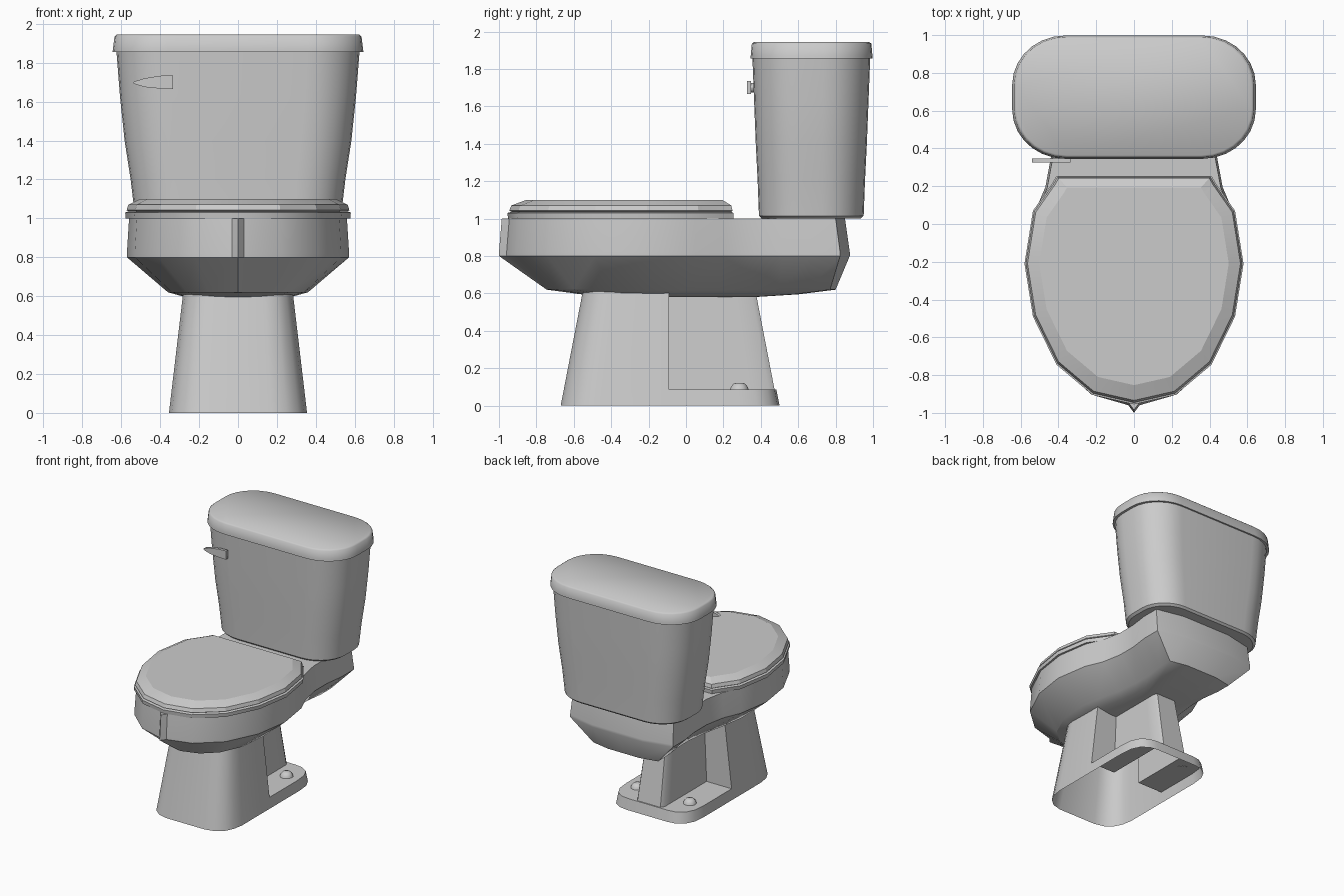
import bpy, bmesh, math
from mathutils import Vector

cube = bpy.data.objects.get("Cube")
if cube:
    bpy.data.objects.remove(cube, do_unlink=True)

# One plain ceramic colour
ceramic = bpy.data.materials.new("ceramic_grey")
ceramic.use_nodes = True
GREY = (0.6, 0.6, 0.6, 1)
ceramic.diffuse_color = GREY
ceramic.node_tree.nodes["Principled BSDF"].inputs["Base Color"].default_value = GREY


def finish(name, bm, angle):
    bmesh.ops.remove_doubles(bm, verts=bm.verts, dist=0.0005)
    bmesh.ops.recalc_face_normals(bm, faces=bm.faces)
    mesh = bpy.data.meshes.new(name)
    bm.to_mesh(mesh)
    bm.free()
    mesh.materials.append(ceramic)
    obj = bpy.data.objects.new(name, mesh)
    bpy.context.collection.objects.link(obj)
    bpy.ops.object.select_all(action='DESELECT')
    obj.select_set(True)
    bpy.context.view_layer.objects.active = obj
    bpy.ops.object.shade_smooth_by_angle(angle=math.radians(angle))
    return obj


def loft(name, rings, angle=30, bottom=True, top=True):
    """Skin a stack of equally long closed rings."""
    bm = bmesh.new()
    loops = [[bm.verts.new(p) for p in ring] for ring in rings]
    for low, high in zip(loops, loops[1:]):
        for i in range(len(low)):
            j = (i + 1) % len(low)
            quad = (low[i], low[j], high[j], high[i])
            unique = []
            for v in quad:
                if all((v.co - u.co).length > 0.0005 for u in unique):
                    unique.append(v)
            if len(unique) > 2:
                bm.faces.new(unique)
    if bottom:
        bm.faces.new(loops[0][::-1])
    if top:
        bm.faces.new(loops[-1])
    return finish(name, bm, angle)


def mirrored(half):
    """Close a half outline that starts and ends on the centre line."""
    return half + [(-x, y) for x, y in half[-2:0:-1]]


def at(outline, z, scale=1.0, cy=0.0):
    return [Vector((x * scale, cy + (y - cy) * scale, z)) for x, y in outline]


def rounded(a, y0, y1, z, steps=7):
    """Rounded rectangle ring for the tank."""
    r = 0.4 * (y1 - y0)
    rx = r * 1.08
    ring = []
    for k, (cx, cy) in enumerate([(a - rx, y1 - r), (rx - a, y1 - r),
                                  (rx - a, y0 + r), (a - rx, y0 + r)]):
        for i in range(steps + 1):
            t = math.pi / 2 * (k + i / steps)
            ring.append(Vector((cx + rx * math.cos(t), cy + r * math.sin(t), z)))
    return ring


# Bowl: wide rim with a waist, tapering to a shallow belly
rim = mirrored([(0, -.985), (.03, -.945), (.22, -.89), (.4, -.73), (.52, -.48),
                (.56, -.21), (.52, .05), (.46, .19), (.43, .35), (.43, .5),
                (.45, .65), (.45, .8), (.22, .85), (0, .85)])
belly = mirrored([(0, -.745), (.03, -.74), (.15, -.7), (.26, -.6), (.34, -.42),
                  (.36, -.2), (.33, 0), (.29, .17), (.27, .35), (.27, .5),
                  (.29, .65), (.29, .77), (.14, .8), (0, .8)])
ridge = [(x * 1.02, y * (1.015 if y < 0 else 1.03)) for x, y in rim]
loft("bowl", [at(belly, .58, .45), at(belly, .595, .75), at(belly, .62),
              at(ridge, .8), at(ridge, .82), at(rim, 1.0)])

# Seat ring and closed lid
seat = mirrored([(0, -.955), (.22, -.905), (.41, -.745), (.535, -.49),
                 (.58, -.21), (.535, .07), (.43, .22), (.41, .255)] + [(0, .255)])
loft("seat", [at(seat, z, s, -.2) for z, s in
              [(1.0, .995), (1.03, 1.0), (1.036, .97)]])
loft("seat_lid", [at(seat, z, s, -.2) for z, s in
                  [(1.036, .97), (1.042, .987), (1.07, .972), (1.1, .865)]], 15)

# Pedestal: hollow shell, notched at the sides behind the front wall
front = [(0, -.67), (.17, -.67), (.25, -.65), (.31, -.6), (.34, -.54),
         (.355, -.46), (.355, -.09)]
foot = mirrored(front + [(.355, .05), (.355, .28), (.345, .38), (.31, .45),
                         (.25, .49), (.18, .5), (0, .5)])
neck = mirrored(front + [(.125, -.09), (.125, .05), (.125, .2), (.125, .35),
                         (.125, .46), (.105, .49), (0, .49)])


def tapered(outline, z):
    s = 1 - .2 * z / .6
    return [Vector((x * s, -.09 + (y + .09) * s, z)) for x, y in outline]


loft("pedestal", [tapered(foot, 0), tapered(foot, .075), tapered(foot, .085),
                  tapered(neck, .085), tapered(neck, .61)], 35, False, False)

# Floor bolt caps
circle = [(math.cos(math.tau * i / 12), math.sin(math.tau * i / 12)) for i in range(12)]
for side, x in (("left", .235), ("right", -.235)):
    loft(side + "_bolt_cap",
         [[Vector((x + r * c, .285 + r * s, z)) for c, s in circle]
          for r, z in [(.05, .083), (.045, .1), (.03, .118), (.012, .122)]], 50)

# Tank body and lid
loft("tank", [rounded(*ring) for ring in
              [(.51, .405, .935, 1.0), (.53, .39, .95, 1.015), (.552, .383, .957, 1.2),
               (.583, .373, .967, 1.4), (.607, .364, .976, 1.63), (.625, .355, .985, 1.86)]])
loft("tank_lid", [rounded(*ring) for ring in
                  [(.645, .345, .998, 1.855), (.643, .346, .997, 1.87),
                   (.635, .352, .991, 1.935), (.622, .364, .979, 1.945)]], 50)

# Flush lever: tapered paddle on a short stem
paddle = [(-.335, 1.665), (-.335, 1.735), (-.4, 1.733), (-.48, 1.72),
          (-.53, 1.705), (-.54, 1.697), (-.53, 1.69), (-.48, 1.675), (-.4, 1.667)]
loft("flush_lever", [[Vector((x, y, z)) for x, z in paddle] for y in (.325, .348)])
loft("lever_stem", [[Vector((-.375 + .025 * c, y, 1.7 + .025 * s)) for c, s in circle]
                    for y in (.34, .4)])
